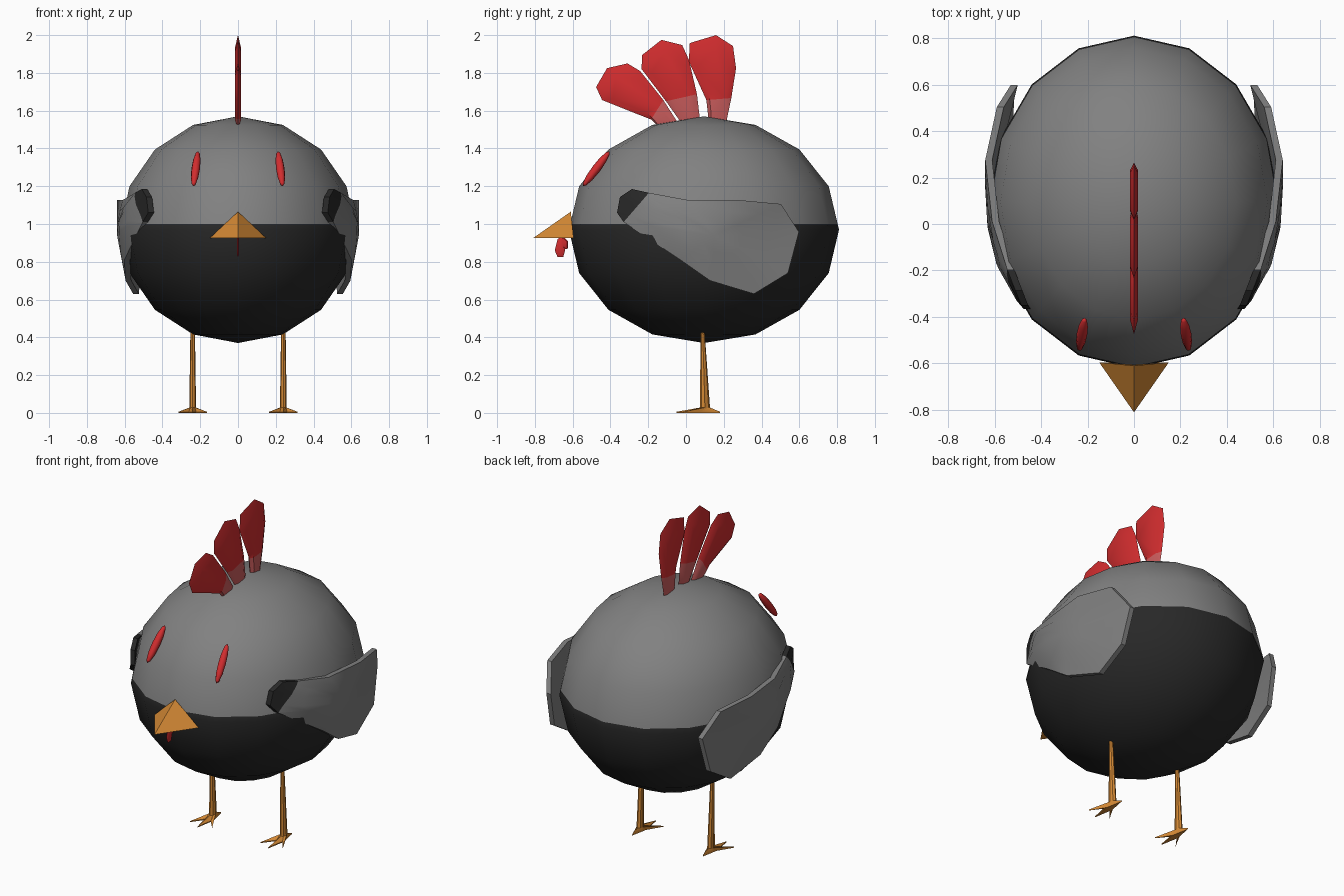
import bpy, bmesh, math
from mathutils import Vector, Matrix

if "Cube" in bpy.data.objects:
    bpy.data.objects.remove(bpy.data.objects["Cube"])


def material(name, rgb):
    m = bpy.data.materials.new(name)
    m.diffuse_color = (*rgb, 1)
    m.use_nodes = True
    m.node_tree.nodes["Principled BSDF"].inputs["Base Color"].default_value = m.diffuse_color
    return m


GREY = material("grey", (0.22, 0.22, 0.22))
BLACK = material("near black", (0.021, 0.021, 0.021))
RED = material("red", (0.64, 0.026, 0.028))
PINK = material("dusty pink", (0.6, 0.11, 0.11))
ORANGE = material("orange", (0.66, 0.25, 0.035))


def finish(name, bm, mats, smooth=None, mirror=False):
    bmesh.ops.recalc_face_normals(bm, faces=bm.faces[:])
    me = bpy.data.meshes.new(name)
    bm.to_mesh(me)
    bm.free()
    for m in mats:
        me.materials.append(m)
    ob = bpy.data.objects.new(name, me)
    bpy.context.collection.objects.link(ob)
    if smooth:
        bpy.ops.object.select_all(action='DESELECT')
        ob.select_set(True)
        bpy.context.view_layer.objects.active = ob
        bpy.ops.object.shade_smooth_by_angle(angle=math.radians(smooth))
    if mirror:
        mod = ob.modifiers.new("mirror", 'MIRROR')
        mod.use_mirror_merge = False
    return ob


def split_colour(bm, co, no):
    """Cut along a plane; faces behind it get the second material."""
    co, no = Vector(co), Vector(no)
    bmesh.ops.bisect_plane(bm, geom=bm.verts[:] + bm.edges[:] + bm.faces[:],
                           plane_co=co, plane_no=no)
    for f in bm.faces:
        if (f.calc_center_median() - co).dot(no) < 0:
            f.material_index = 1


def bridge(bm, a, b):
    n = len(a)
    for i in range(n):
        j = (i + 1) % n
        bm.faces.new((a[i], a[j], b[j], b[i]))


# body: coarse ellipsoid, grey above and black below
CEN, RAD = Vector((0, 0.095, 0.97)), Vector((0.622, 0.715, 0.6))
bm = bmesh.new()
bmesh.ops.create_uvsphere(bm, u_segments=16, v_segments=8, radius=1)
bmesh.ops.transform(bm, verts=bm.verts[:],
                    matrix=Matrix.Translation(CEN) @ Matrix.Diagonal((*RAD, 1)))
split_colour(bm, (0, 0, 1.0), (0, 0, 1))
finish("body", bm, [GREY, BLACK], 60)


# thin lens-shaped plates in the middle plane
def plate(name, pts, half, mats, neck=False, inset=0.7):
    bm = bmesh.new()
    cy = sum(p[0] for p in pts) / len(pts)
    cz = sum(p[1] for p in pts) / len(pts)
    rim = [bm.verts.new((0, y, z)) for y, z in pts]
    for s in (-1, 1):
        ring = [bm.verts.new((s * half, cy + (y - cy) * inset, cz + (z - cz) * inset))
                for y, z in pts]
        bridge(bm, rim, ring)
        bm.faces.new(ring)
    if neck:  # pale base below the neck points
        (y0, z0), (y1, z1) = pts[1], pts[-2]
        split_colour(bm, (0, (y0 + y1) / 2, (z0 + z1) / 2), (0, z0 - z1, y1 - y0))
    finish(name, bm, mats, 40)


# comb: base, neck, tip..., neck, base
COMB = {
    "comb_front": [(-.13, 1.5), (-.185, 1.553), (-.444, 1.656), (-.476, 1.725), (-.418, 1.825),
                   (-.31, 1.85), (-.243, 1.81), (-.12, 1.656), (-.02, 1.5)],
    "comb_middle": [(0, 1.5), (-.106, 1.65), (-.235, 1.82), (-.233, 1.894), (-.13, 1.975),
                    (-.02, 1.947), (.016, 1.868), (.058, 1.687), (.08, 1.5)],
    "comb_back": [(.125, 1.5), (.108, 1.656), (.015, 1.86), (.02, 1.958), (.159, 2.0),
                  (.249, 1.942), (.265, 1.825), (.24, 1.667), (.205, 1.5)],
}
for name, pts in COMB.items():
    plate(name, pts, 0.017, [RED, PINK], neck=True)

# wattle lobes under the beak
plate("wattle_front", [(-.65, .94), (-.68, .92), (-.695, .86), (-.68, .825), (-.65, .825),
                       (-.64, .86)], 0.006, [RED])
plate("wattle_back", [(-.655, .94), (-.665, .9), (-.645, .865), (-.625, .87), (-.625, .91)],
      0.006, [RED])

# beak: three-sided pyramid
bm = bmesh.new()
tip, top, left, right = [bm.verts.new(c) for c in
                         ((0, -.81, .925), (0, -.61, 1.065), (-.15, -.595, .925), (.15, -.595, .925))]
for f in ((tip, top, left), (tip, right, top), (tip, left, right), (top, right, left)):
    bm.faces.new(f)
finish("beak", bm, [ORANGE])

# narrow slanted eyes
bm = bmesh.new()
bmesh.ops.create_uvsphere(bm, u_segments=8, v_segments=6, radius=1)
low, high = Vector((.236, -.545, 1.2)), Vector((.212, -.405, 1.385))
rot = (high - low).to_track_quat('Z', 'Y').to_matrix().to_4x4()
bmesh.ops.transform(bm, verts=bm.verts[:], matrix=Matrix.Translation((low + high) / 2) @ rot
                    @ Matrix.Diagonal((0.023, 0.023, (high - low).length / 2, 1)))
finish("eyes", bm, [RED], 60, mirror=True)

# wings: curved shells hugging the body, with a black front corner
OUTLINE = [(.475, -.365, 1.06), (.485, -.35, 1.143), (.51, -.286, 1.185), (.545, -.196, 1.165),
           (.61, .01, 1.127), (.64, .275, 1.127), (.59, .503, 1.106), (.53, .598, .958),
           (.545, .54, .74), (.555, .36, .63), (.595, .127, .70), (.602, -.03, .81),
           (.505, -.33, 1.01)]
MID = Vector((.64, .15, .94))


def body_x(y, z):
    k = 1 - ((y - CEN.y) / RAD.y) ** 2 - ((z - CEN.z) / RAD.z) ** 2
    return RAD.x * math.sqrt(max(k, 0))


bm = bmesh.new()
skins = []
for depth in (0, 0.03):
    rings = []
    for t in (0, 0.33, 0.67):
        ring = []
        for c in OUTLINE:
            p = Vector(c).lerp(MID, t)
            if t:
                p.x = max(p.x, body_x(p.y, p.z) + 0.015)
            p.x -= depth
            ring.append(bm.verts.new(p))
        rings.append(ring)
    bridge(bm, rings[0], rings[1])
    bridge(bm, rings[1], rings[2])
    hub = bm.verts.new(MID - Vector((depth, 0, 0)))
    for i in range(len(OUTLINE)):
        bm.faces.new((rings[2][i - 1], rings[2][i], hub))
    skins.append(rings[0])
bridge(bm, skins[0], skins[1])
split_colour(bm, (.52, -.263, 1.088), (0, .155, -.134))
finish("wings", bm, [GREY, BLACK], 40, mirror=True)

# legs: star-shaped foot rising into a thin tapered shank
TOES = [(.075, -.015), (.02, .075), (0, .18), (-.02, .075),
        (-.075, -.015), (-.018, .055), (0, -.05), (.018, .055)]
TOES = [(0.02, .06) if i == 7 else p for i, p in enumerate(TOES)]
bm = bmesh.new()
foot = [bm.verts.new((.24 + x, y, 0)) for x, y in TOES]
bm.faces.new(foot)
prev = [bm.verts.new((.24 + x, y, 0.006)) for x, y in TOES]
bridge(bm, foot, prev)
for z, cy, rx, ry in ((0.028, .1, .018, .027), (0.44, .088, .012, .01)):
    ring = [bm.verts.new((.24 + rx * math.cos(i * math.pi / 4), cy + ry * math.sin(i * math.pi / 4), z))
            for i in range(8)]
    bridge(bm, prev, ring)
    prev = ring
bm.faces.new(prev)
finish("legs", bm, [ORANGE], 30, mirror=True)
